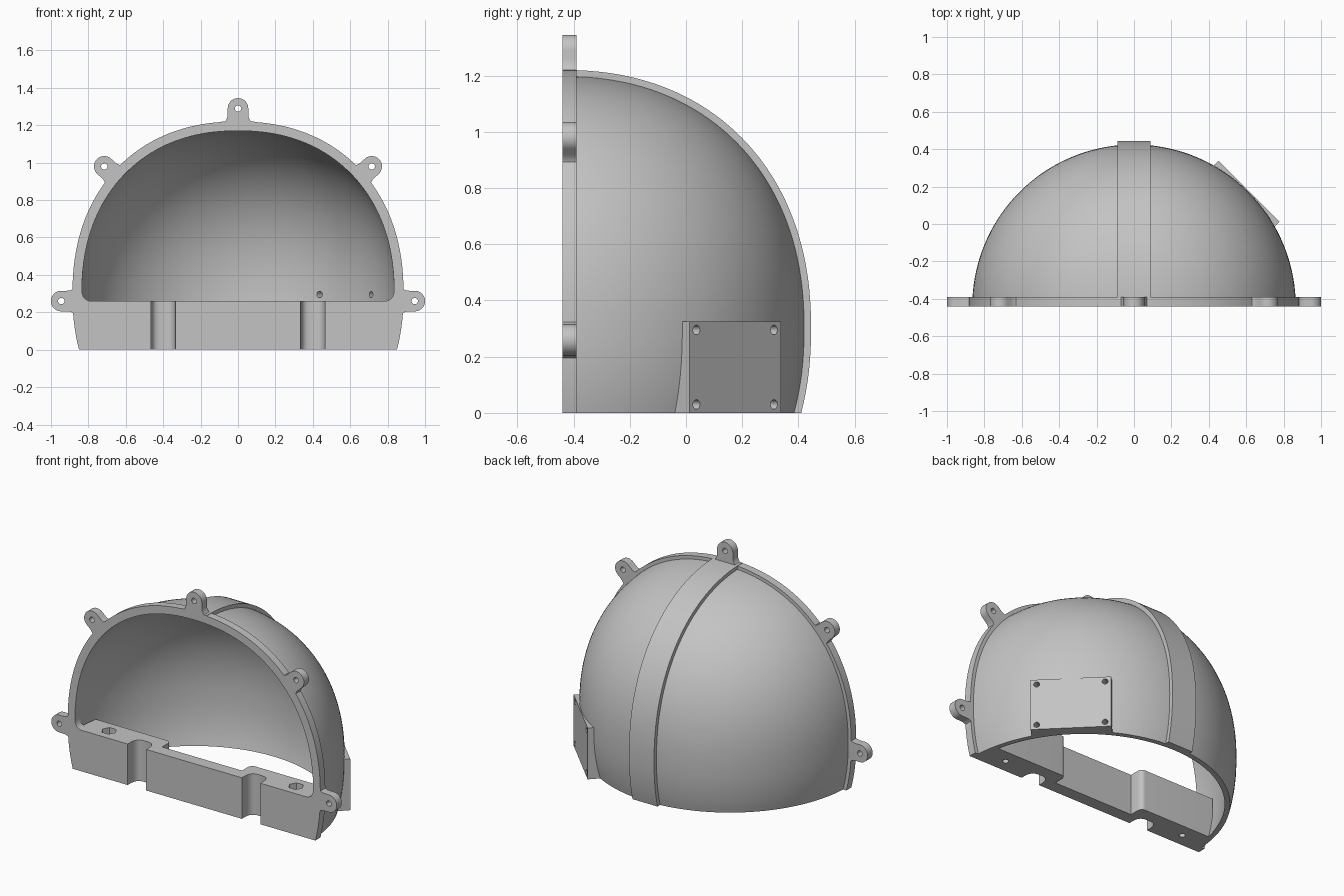
import bpy, bmesh, math
from mathutils import Matrix, Vector

if "Cube" in bpy.data.objects:
    bpy.data.objects.remove(bpy.data.objects["Cube"])

grey = bpy.data.materials.new("plain_grey")
grey.use_nodes = True
COLOUR = (0.55, 0.55, 0.55, 1)
grey.diffuse_color = COLOUR
grey.node_tree.nodes["Principled BSDF"].inputs["Base Color"].default_value = COLOUR

FRONT = -0.44      # front plane, also the axis of the dome
EQUATOR = 0.30     # height of the widest section
POWER = 2.2        # squareness of the dome curve
BAR_TOP = 0.26


def add_object(name, mesh):
    obj = bpy.data.objects.new(name, mesh)
    bpy.context.collection.objects.link(obj)
    return obj


def tidy(mesh):
    bm = bmesh.new()
    bm.from_mesh(mesh)
    bmesh.ops.remove_doubles(bm, verts=bm.verts, dist=1e-5)
    bmesh.ops.recalc_face_normals(bm, faces=bm.faces)
    bm.to_mesh(mesh)
    bm.free()


def baked(obj):
    graph = bpy.context.evaluated_depsgraph_get()
    return bpy.data.meshes.new_from_object(obj.evaluated_get(graph))


def extrusion(name, loops, depth, matrix):
    """Solid from a flat outline (first loop) with holes (other loops)."""
    curve = bpy.data.curves.new(name, "CURVE")
    curve.dimensions = "2D"
    curve.fill_mode = "BOTH"
    curve.extrude = depth / 2
    for loop in loops:
        spline = curve.splines.new("POLY")
        spline.points.add(len(loop) - 1)
        for point, (x, y) in zip(spline.points, loop):
            point.co = (x, y, 0, 1)
        spline.use_cyclic_u = True
    temp = add_object(name + "_outline", curve)
    mesh = baked(temp)
    bpy.data.objects.remove(temp)
    tidy(mesh)
    mesh.transform(matrix)
    mesh.name = name
    return add_object(name, mesh)


def circle(x, y, radius, count=24):
    return [(x + radius * math.cos(math.tau * i / count),
             y + radius * math.sin(math.tau * i / count)) for i in range(count)]


def bend(a, b, c, steps=6):
    """Quadratic curve from a to c, pulled towards b."""
    a, b, c = Vector(a), Vector(b), Vector(c)
    return [tuple(a * (1 - t) ** 2 + b * 2 * t * (1 - t) + c * t * t)
            for t in (i / steps for i in range(steps + 1))]


def mirrored(half):
    """Close a half outline that runs from one centre point to another."""
    return half + [(-x, y) for x, y in reversed(half) if x > 1e-6]


def dome_arc(offset, bottom, steps=48):
    """Dome section (radius, height) from the bottom height to the crown."""
    a, b = 0.835 + offset, 0.87 + offset
    rise = (bottom - EQUATOR) / b
    start = math.asin(math.copysign(abs(rise) ** (POWER / 2), rise))
    points = []
    for i in range(steps + 1):
        t = start + (math.pi / 2 - start) * i / steps
        s = math.sin(t)
        points.append((a * max(math.cos(t), 0) ** (2 / POWER) if i < steps else 0.0,
                       EQUATOR + b * math.copysign(abs(s) ** (2 / POWER), s)))
    return points


def revolve(name, profile, start, sweep, steps):
    """Sweep a closed (radius, height) profile about the dome axis."""
    bm = bmesh.new()
    rings = []
    for i in range(steps + 1):
        t = start + sweep * i / steps
        rings.append([bm.verts.new((r * math.cos(t), FRONT + r * math.sin(t), z))
                      for r, z in profile])
    for lower, upper in zip(rings, rings[1:]):
        for j in range(len(profile)):
            k = (j + 1) % len(profile)
            bm.faces.new((lower[j], lower[k], upper[k], upper[j]))
    if sweep < math.tau:
        bm.faces.new(rings[0])
        bm.faces.new(rings[-1])
    bmesh.ops.remove_doubles(bm, verts=bm.verts, dist=1e-5)
    bmesh.ops.dissolve_degenerate(bm, edges=bm.edges, dist=1e-6)
    bmesh.ops.recalc_face_normals(bm, faces=bm.faces)
    mesh = bpy.data.meshes.new(name)
    bm.to_mesh(mesh)
    bm.free()
    return add_object(name, mesh)


def cut(obj, cutter):
    cutter.hide_render = True
    mod = obj.modifiers.new("cut", "BOOLEAN")
    mod.operation = "DIFFERENCE"
    mod.solver = "EXACT"
    mod.object = cutter
    mesh = baked(obj)
    obj.modifiers.clear()
    obj.data = mesh
    bpy.data.objects.remove(cutter)


parts = []
upright = Matrix.Translation((0, FRONT + 0.025, 0)) @ Matrix.Rotation(math.pi / 2, 4, "X")

# Hollow dome, a half turn about the axis on the front plane
shell = dome_arc(0.03, 0) + dome_arc(0, 0)[::-1]
dome = revolve("dome_shell", shell, 0, math.pi, 72)
parts.append(dome)

# Raised centre rib running over the dome from front to back
rib_outline = [(FRONT + r, z) for r, z in dome_arc(0.05, 0) + dome_arc(0.012, 0)[::-1]]
sideways = Matrix(((0, 0, 1, 0), (1, 0, 0, 0), (0, 1, 0, 0), (0, 0, 0, 1)))
parts.append(extrusion("centre_rib", [rib_outline], 0.175, sideways))

# Front flange around the opening, with rounded lower corners
outer = dome_arc(0.05, 0)
inner = bend((0.78, BAR_TOP), (0.834, BAR_TOP), (0.835, 0.32)) + dome_arc(0, 0.33)
arch = outer + [(-x, z) for x, z in outer[-2::-1]]
arch += [(-0.78, 0)] + [(-x, z) for x, z in inner] + inner[-2::-1] + [(0.78, 0)]
parts.append(extrusion("front_flange", [arch], 0.05, upright))

# Screw tabs with flared roots
tip = [(0.055 * math.cos(math.pi / 2 * i / 12), 0.055 * math.sin(math.pi / 2 * i / 12))
       for i in range(13)]
tab_half = tip + bend((-0.03, 0.055), (-0.075, 0.055), (-0.1, 0.11))
tab = tab_half + [(u, -v) for u, v in tab_half[:0:-1]]
TABS = {"top_tab": (0, 1.29, 90),
        "left_upper_tab": (0.715, 0.98, 42), "right_upper_tab": (-0.715, 0.98, 138),
        "left_lower_tab": (0.945, 0.26, 0), "right_lower_tab": (-0.945, 0.26, 180)}
for name, (x, z, angle) in TABS.items():
    place = upright @ Matrix.Translation((x, z, 0)) @ Matrix.Rotation(math.radians(angle), 4, "Z")
    parts.append(extrusion(name, [tab, circle(0, 0, 0.017)], 0.05, place))

# Lower bar: thin middle wall, two grooves, deeper end blocks with bolt holes
groove = []
for i in range(17):
    t = math.pi * i / 16
    c, s = math.cos(t), math.sin(t)
    groove.append((0.4 - 0.065 * math.copysign(abs(c) ** 0.6, c),
                   FRONT + 0.09 * abs(s) ** 0.6))
bar_half = [(0, FRONT)] + groove + [(0.825, FRONT), (0.825, -0.4), (0.808, -0.27)]
bar_half += bend((0.31, -0.27), (0.285, -0.27), (0.28, -0.3)) + [(0.28, -0.36), (0, -0.36)]
bar = mirrored(bar_half)
for name, low, high, radius, sides in (("bar_base", 0, 0.2, 0.018, 24),
                                       ("bar_top", 0.2, BAR_TOP, 0.045, 6)):
    holes = [circle(side * 0.655, -0.355, radius, sides) for side in (-1, 1)]
    parts.append(extrusion(name, [bar] + holes, high - low,
                           Matrix.Translation((0, 0, (low + high) / 2))))

# Flat mounting pad on the back left, trimmed to the dome's inside
h = math.sqrt(0.5)
pad_axes = Matrix(((-h, 0, h, 0), (h, 0, h, FRONT), (0, 1, 0, 0), (0, 0, 0, 1)))
pad_outline = [(-0.23, 0), (0.23, 0), (0.23, 0.325), (-0.23, 0.325)]
screws = [(u, z) for u in (-0.195, 0.195) for z in (0.03, 0.295)]
pad = extrusion("mounting_pad", [pad_outline] + [circle(u, z, 0.017) for u, z in screws],
                0.11, pad_axes @ Matrix.Translation((0, 0, 0.815)))
void = revolve("dome_void", dome_arc(0.008, -0.1) + [(0, -0.1)], 0, math.tau, 128)
cut(pad, void)
parts.append(pad)

# Screw holes carried on through the shell
for u, z in screws:
    drill = extrusion("drill", [circle(u, z, 0.017)], 0.3,
                      pad_axes @ Matrix.Translation((0, 0, 0.83)))
    cut(dome, drill)

# One colour, smooth curves with crisp edges
bpy.ops.object.select_all(action="DESELECT")
for obj in parts:
    obj.data.materials.clear()
    obj.data.materials.append(grey)
    obj.select_set(True)
bpy.context.view_layer.objects.active = dome
bpy.ops.object.shade_smooth_by_angle(angle=math.radians(30))
